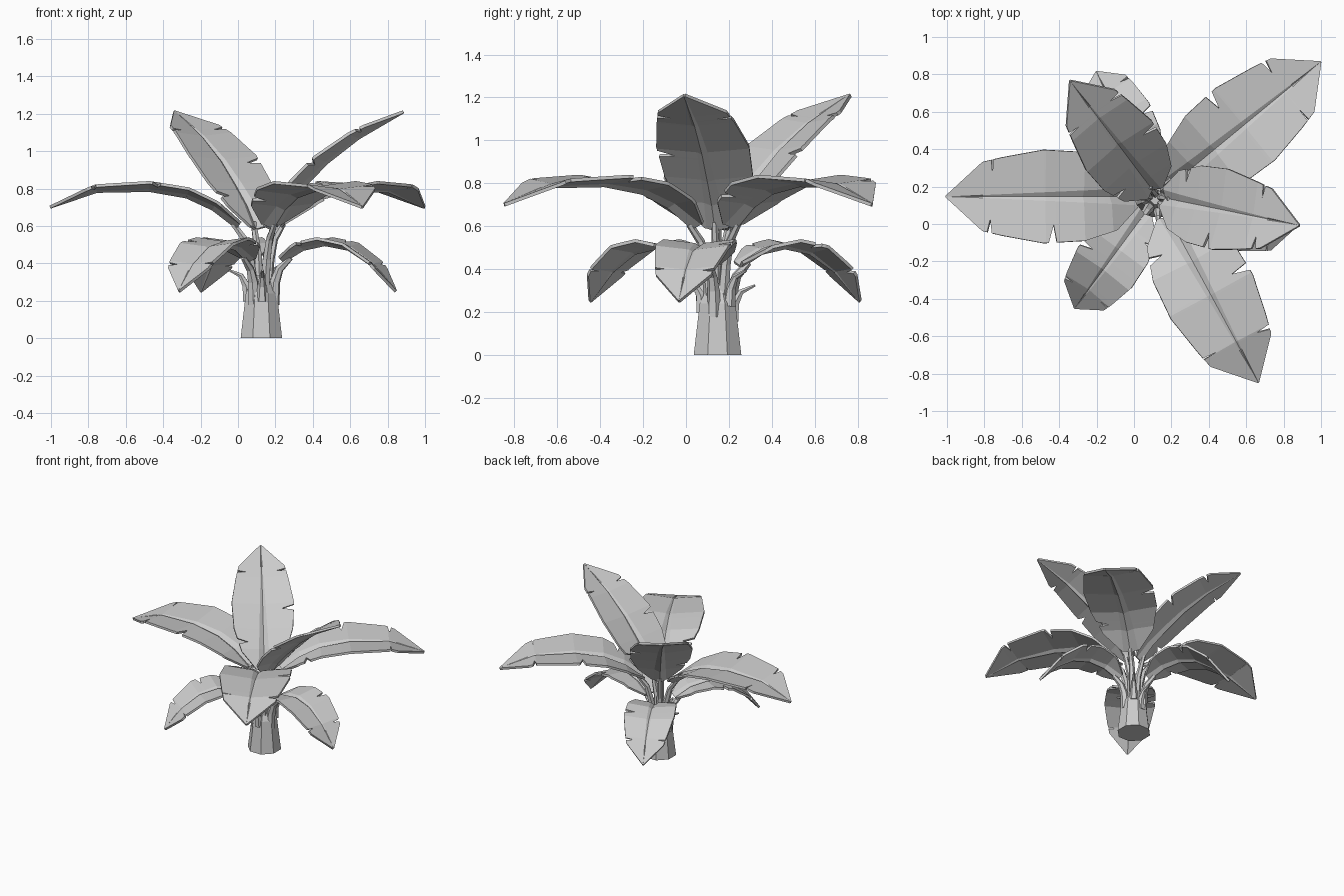
import bpy, bmesh, math
from mathutils import Vector

cube = bpy.data.objects.get("Cube")
if cube:
    bpy.data.objects.remove(cube, do_unlink=True)

grey = bpy.data.materials.new("plain grey")
grey.use_nodes = True
COLOUR = (0.6, 0.6, 0.6, 1)
grey.diffuse_color = COLOUR
grey.node_tree.nodes["Principled BSDF"].inputs["Base Color"].default_value = COLOUR

CENTRE = Vector((0.125, 0.147, 0))
UP = Vector((0, 0, 1))


def finish(bm, name):
    bmesh.ops.recalc_face_normals(bm, faces=bm.faces)
    mesh = bpy.data.meshes.new(name)
    bm.to_mesh(mesh)
    bm.free()
    mesh.materials.append(grey)
    obj = bpy.data.objects.new(name, mesh)
    bpy.context.collection.objects.link(obj)
    return obj


def bridge(bm, rings, closed):
    """Join consecutive rows of vertices with quads."""
    for a, b in zip(rings, rings[1:]):
        n = len(a)
        for i in range(n if closed else n - 1):
            j = (i + 1) % n
            bm.faces.new((a[i], a[j], b[j], b[i]))


def lerp(table, x):
    for (x0, y0), (x1, y1) in zip(table, table[1:]):
        if x <= x1:
            return y0 + (y1 - y0) * (x - x0) / (x1 - x0)
    return table[-1][1]


def place(heading, r, z):
    return CENTRE + Vector((math.cos(heading) * r, math.sin(heading) * r, z))


def tube(name, heading, path, r0, r1, sides=6):
    """Tapered stalk along (radius, height) points."""
    bm = bmesh.new()
    side = Vector((-math.sin(heading), math.cos(heading), 0))
    pts = [place(heading, *p) for p in path]
    rings = []
    for i, p in enumerate(pts):
        along = (pts[min(i + 1, len(pts) - 1)] - pts[max(i - 1, 0)]).normalized()
        nrm = along.cross(side)
        rad = r0 + (r1 - r0) * i / (len(pts) - 1)
        angles = [math.tau * k / sides for k in range(sides)]
        rings.append([bm.verts.new(p + (side * math.cos(a) + nrm * math.sin(a)) * rad) for a in angles])
    bridge(bm, rings, True)
    bm.faces.new(rings[0])
    bm.faces.new(rings[-1])
    return finish(bm, name)


OUTLINE = [(0, 0.25), (0.13, 0.72), (0.3, 0.95), (0.5, 1), (0.7, 0.84), (0.8, 0.74), (1, 0.02)]


def blade(name, heading, path, half_width, tears):
    """Folded leaf blade with torn edges; tears = positions on (left, right)."""
    side = Vector((-math.sin(heading), math.cos(heading), 0))
    pts = [place(heading, *p) for p in path]
    dist = [0]
    for a, b in zip(pts, pts[1:]):
        dist.append(dist[-1] + (b - a).length)
    knots = [d / dist[-1] for d in dist]
    stations = {round(k, 3) for k in knots} | {t for t, w in OUTLINE}
    for t in tears[0] + tears[1]:
        stations |= {round(t - 0.015, 3), t, round(t + 0.025, 3)}
    bm = bmesh.new()
    rows = []
    for t in sorted(stations):
        p = Vector([lerp([(k, q[i]) for k, q in zip(knots, pts)], t) for i in range(3)])
        ahead = Vector([lerp([(k, q[i]) for k, q in zip(knots, pts)], min(t + 0.12, 1)) for i in range(3)])
        behind = Vector([lerp([(k, q[i]) for k, q in zip(knots, pts)], max(t - 0.12, 0)) for i in range(3)])
        nrm = (ahead - behind).normalized().cross(side)
        if nrm.z < 0:
            nrm.negate()
        w = half_width * lerp(OUTLINE, t)
        rib = min(0.2 * half_width * (1 - t), w * 0.8)
        left, right = [w * (0.62 if t in s else 1) for s in tears]
        columns = [(-right, right), (-rib, rib), (0, 0), (rib, rib), (left, left)]
        row = []
        for u, size in columns:
            lift = 0.6 * min(size, rib) + 0.12 * max(size - rib, 0)
            row.append(bm.verts.new(p + side * u + nrm * lift))
        rows.append(row)
    bridge(bm, rows, False)
    obj = finish(bm, name)
    if sum(f.normal.z for f in obj.data.polygons) < 0:
        obj.data.flip_normals()
    solid = obj.modifiers.new("thickness", "SOLIDIFY")
    solid.thickness = 0.016
    solid.offset = 0


# Trunk: eight-sided lathe closing to a blunt top
bm = bmesh.new()
rings = []
for r, z in [(0.12, 0), (0.105, 0.12), (0.09, 0.24), (0.055, 0.31), (0.045, 0.335)]:
    rings.append([bm.verts.new(place(math.tau * (k + 0.5) / 8, r, z)) for k in range(8)])
bridge(bm, rings, True)
bm.faces.new(rings[0])
bm.faces.new(rings[-1])
finish(bm, "trunk")

# Leaf kinds: stalk path, blade path, half width, stalk radii
ARCHING = ([(0.04, 0.26), (0.06, 0.42), (0.09, 0.53), (0.15, 0.61)],
           [(0.13, 0.59), (0.26, 0.69), (0.4, 0.755), (0.6, 0.79), (0.88, 0.785), (1.13, 0.70)],
           0.25, 0.028, 0.016)
UPRIGHT = ([(0.02, 0.28), (0.03, 0.45), (0.07, 0.62)],
           [(0.05, 0.58), (0.13, 0.70), (0.23, 0.81), (0.36, 0.94), (0.53, 1.07), (0.775, 1.21)],
           0.22, 0.026, 0.016)
DROOPING = ([(0.065, 0.18), (0.075, 0.3), (0.1, 0.37), (0.16, 0.43)],
            [(0.12, 0.41), (0.23, 0.475), (0.35, 0.5), (0.48, 0.475), (0.61, 0.39), (0.74, 0.25)],
            0.18, 0.035, 0.016)
TEARS = ([0.2, 0.75], [0.45, 0.76])

LEAVES = [
    ("arching", ARCHING, 39.5, 0), ("arching", ARCHING, 180, 0), ("arching", ARCHING, -61.5, 0),
    ("upright", UPRIGHT, -11.5, 1), ("upright", UPRIGHT, 127, 1),
    ("drooping", DROOPING, -14, 0), ("drooping", DROOPING, 116, 1), ("drooping", DROOPING, 233.5, 1),
]
for i, (kind, (stalk, spine, width, r0, r1), degrees, swap) in enumerate(LEAVES):
    heading = math.radians(degrees)
    tears = TEARS if swap else TEARS[::-1]
    tube(f"{kind}_stalk_{i + 1}", heading, stalk, r0, r1)
    blade(f"{kind}_leaf_{i + 1}", heading, spine, width, tears)

# Short pointed stubs of old stalks around the trunk
for i, (degrees, rise) in enumerate([(50, 0.07), (-88, 0.04), (90, 0), (175, 0.04)]):
    path = [(0.07, 0.16 + rise), (0.08, 0.24 + rise), (0.11, 0.295 + rise), (0.175, 0.325 + rise)]
    tube(f"stalk_stub_{i + 1}", math.radians(degrees), path, 0.032, 0.006)
